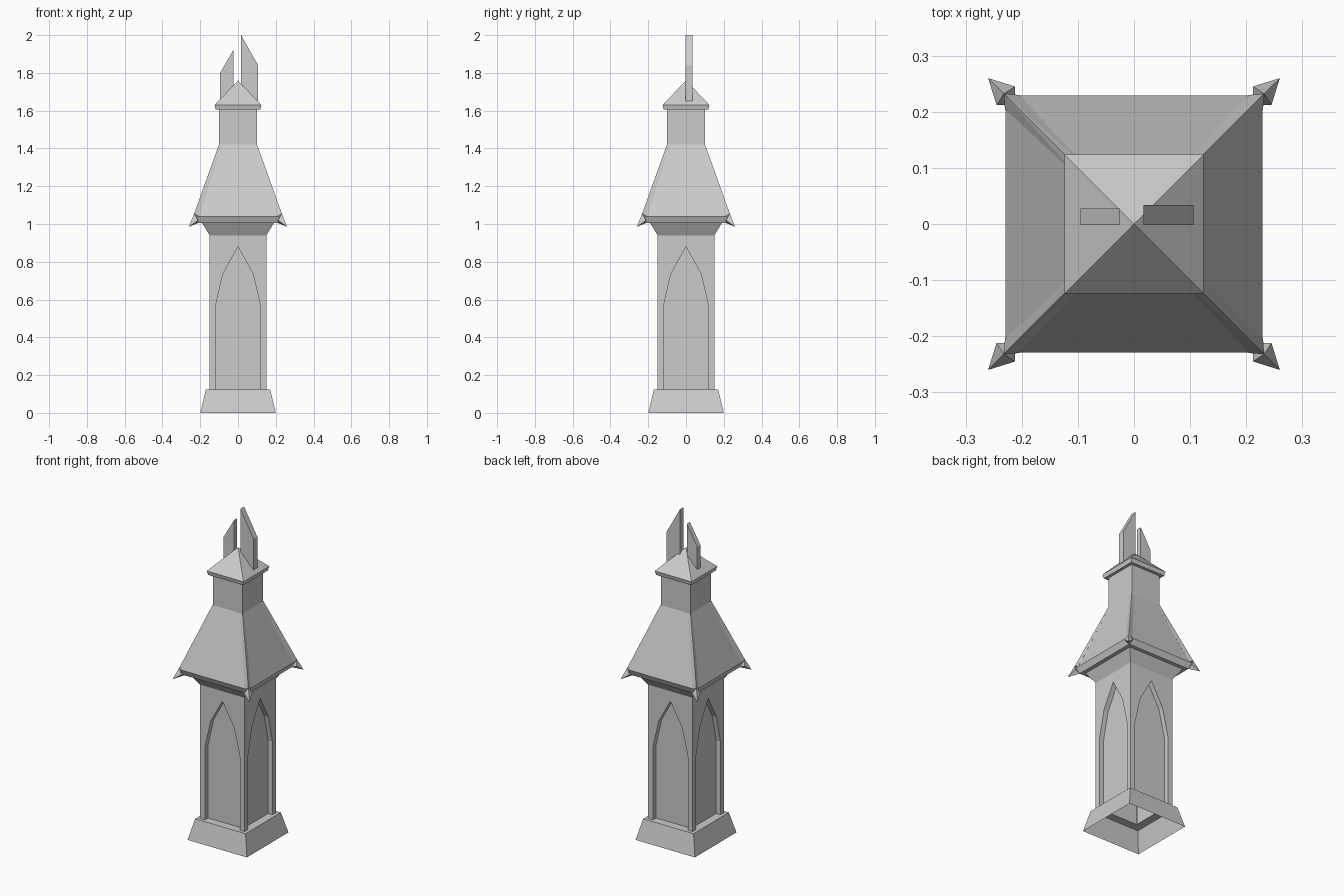
import bpy, bmesh
from math import pi
from mathutils import Matrix

if "Cube" in bpy.data.objects:
    bpy.data.objects.remove(bpy.data.objects["Cube"])

stone = bpy.data.materials.new("grey_stone")
stone.use_nodes = True
stone.diffuse_color = (0.6, 0.6, 0.6, 1)
stone.node_tree.nodes["Principled BSDF"].inputs["Base Color"].default_value = (0.6, 0.6, 0.6, 1)


def finish(name, bm):
    bmesh.ops.remove_doubles(bm, verts=bm.verts, dist=0.0001)
    mesh = bpy.data.meshes.new(name)
    bm.to_mesh(mesh)
    bm.free()
    mesh.materials.append(stone)
    obj = bpy.data.objects.new(name, mesh)
    bpy.context.collection.objects.link(obj)
    return obj


def square_lathe(name, profile):
    """Sweep (half width, height) points around a square plan."""
    bm = bmesh.new()
    rings = [[bm.verts.new((sx * h, sy * h, z))
              for sx, sy in ((-1, -1), (1, -1), (1, 1), (-1, 1))]
             for h, z in profile]
    for low, high in zip(rings, rings[1:]):
        for i in range(4):
            j = (i + 1) % 4
            bm.faces.new((low[i], low[j], high[j], high[i]))
    return finish(name, bm)


def four_sided(name, bm):
    """Repeat a mesh at quarter turns around the z axis."""
    source = bm.verts[:] + bm.edges[:] + bm.faces[:]
    for k in (1, 2, 3):
        copy = bmesh.ops.duplicate(bm, geom=source)["geom"]
        verts = [g for g in copy if isinstance(g, bmesh.types.BMVert)]
        bmesh.ops.rotate(bm, verts=verts, cent=(0, 0, 0),
                         matrix=Matrix.Rotation(k * pi / 2, 3, "Z"))
    return finish(name, bm)


def hull(bm, points):
    verts = [bm.verts.new(p) for p in points]
    bmesh.ops.convex_hull(bm, input=verts)


# Plinth, open underneath, and the stacked square tiers
BASE_TOP, SHAFT_TOP, EAVE, NECK, CAP = 0.125, 0.94, 1.005, 1.42, 1.605
square_lathe("plinth", [(0.2, 0), (0.17, BASE_TOP), (0.12, BASE_TOP)])
square_lathe("corbel", [(0.15, SHAFT_TOP), (0.19, EAVE), (0.213, EAVE)])
square_lathe("roof", [(0.213, EAVE), (0.229, 1.04), (0.1, NECK)])
square_lathe("neck", [(0.1, NECK), (0.1, CAP)])
square_lathe("cap", [(0.1, CAP), (0.118, CAP), (0.124, 1.63), (0, 1.76)])

# Shaft wall with a recessed pointed arch, repeated on each side
W, DEPTH = 0.15, 0.03
half_arch = [(-0.118, BASE_TOP), (-0.118, 0.57), (-0.08, 0.735)]
arch = half_arch + [(0, 0.88)] + [(-x, z) for x, z in reversed(half_arch)]
bm = bmesh.new()
front = [bm.verts.new((x, -W, z)) for x, z in arch]
back = [bm.verts.new((x, -W + DEPTH, z)) for x, z in arch]
corners = [bm.verts.new((x, -W, z)) for x, z in
           ((W, BASE_TOP), (W, SHAFT_TOP), (-W, SHAFT_TOP), (-W, BASE_TOP))]
bm.faces.new(front + corners)
bm.faces.new(back[::-1])
for i in range(len(arch) - 1):
    bm.faces.new((front[i + 1], front[i], back[i], back[i + 1]))
four_sided("shaft", bm)

# Hip ridges ending in flared corner horns
bm = bmesh.new()
crest = (0.232, 0.232, 1.055)
hull(bm, [(0.101, 0.101, NECK), (0.084, 0.1, NECK), (0.1, 0.084, NECK),
          crest, (0.205, 0.23, 1.04), (0.23, 0.205, 1.04)])
hull(bm, [crest, (0.212, 0.245, 1.02), (0.245, 0.212, 1.02),
          (0.212, 0.212, EAVE), (0.26, 0.26, 0.985)])
four_sided("roof_ridges", bm)


# Slanted fins on the cap
def fin(name, outline, thickness):
    bm = bmesh.new()
    hull(bm, [(x, y, z) for x, z in outline for y in (-0.002, thickness)])
    return finish(name, bm)


fin("right_fin", [(-0.095, 1.65), (-0.025, 1.65), (-0.025, 1.92), (-0.095, 1.8)], 0.028)
fin("left_fin", [(0.017, 1.65), (0.106, 1.65), (0.106, 1.84), (0.017, 2.0)], 0.034)
